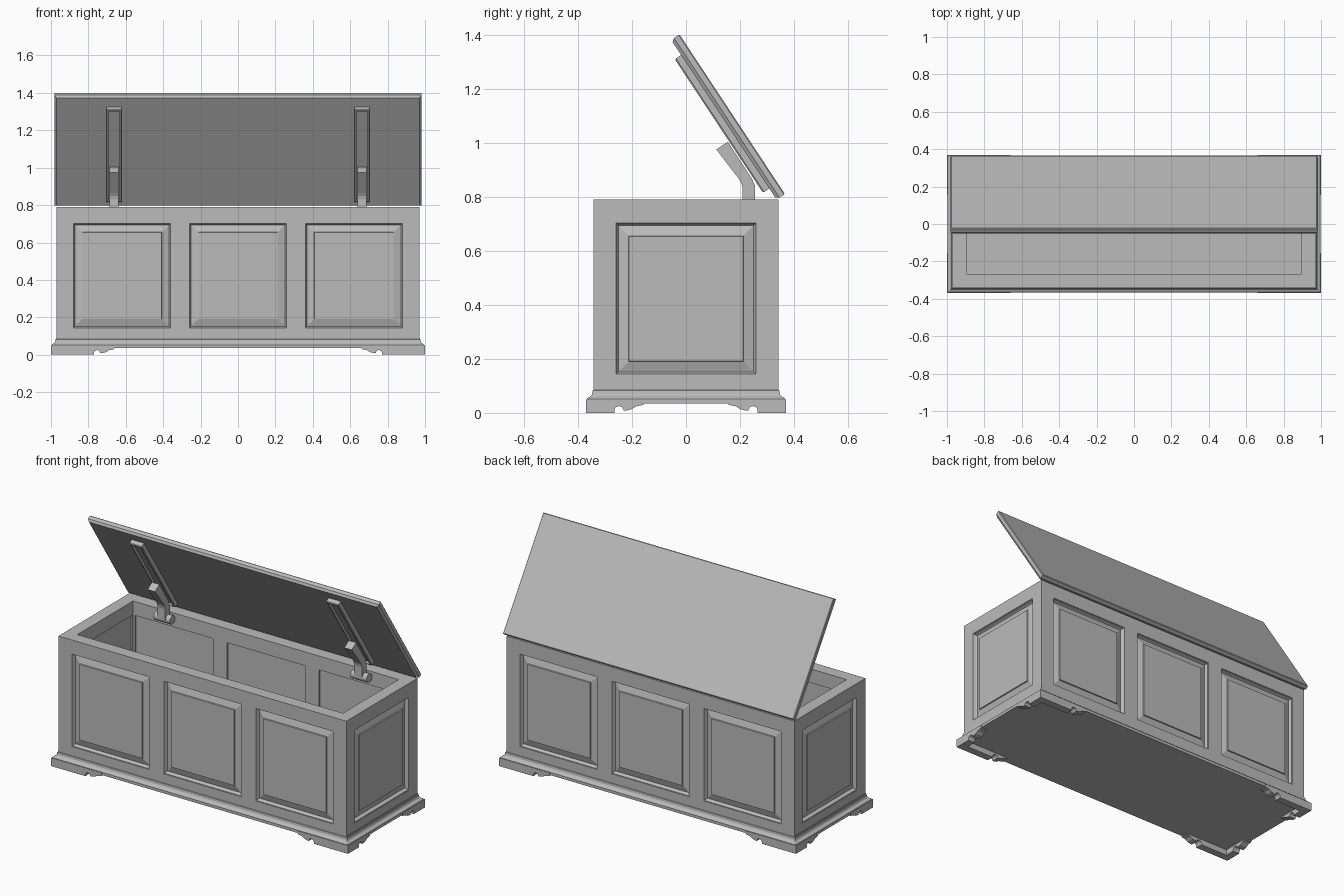
import bpy, bmesh, math
from mathutils import Matrix, Vector

cube = bpy.data.objects.get("Cube")
if cube:
    bpy.data.objects.remove(cube, do_unlink=True)

grey = bpy.data.materials.new("warm_grey")
grey.use_nodes = True
colour = (0.5, 0.5, 0.5, 1)
grey.diffuse_color = colour
grey.node_tree.nodes["Principled BSDF"].inputs["Base Color"].default_value = colour


def finish(name, bm, matrix):
    bmesh.ops.transform(bm, matrix=matrix, verts=bm.verts)
    bmesh.ops.recalc_face_normals(bm, faces=bm.faces)
    mesh = bpy.data.meshes.new(name)
    bm.to_mesh(mesh)
    bm.free()
    mesh.materials.append(grey)
    obj = bpy.data.objects.new(name, mesh)
    bpy.context.collection.objects.link(obj)
    return obj


def loft(name, hx, hy, rings, matrix=Matrix()):
    """Closed solid through rectangles, each given as (inset, height)."""
    bm = bmesh.new()
    loops = []
    for inset, z in rings:
        x, y = hx - inset, hy - inset
        loops.append([bm.verts.new(p) for p in
                      ((-x, -y, z), (x, -y, z), (x, y, z), (-x, y, z))])
    for a, b in zip(loops, loops[1:]):
        for i in range(4):
            j = (i + 1) % 4
            bm.faces.new((a[i], a[j], b[j], b[i]))
    bm.faces.new(loops[0])
    bm.faces.new(loops[-1])
    return finish(name, bm, matrix)


def prism(name, points, depth, matrix):
    """Outline in local x, y pushed along local z."""
    bm = bmesh.new()
    face = bm.faces.new([bm.verts.new((x, y, 0)) for x, y in points])
    new = bmesh.ops.extrude_face_region(bm, geom=[face])["geom"]
    verts = [v for v in new if isinstance(v, bmesh.types.BMVert)]
    bmesh.ops.translate(bm, vec=(0, 0, depth), verts=verts)
    return finish(name, bm, matrix)


def frame(origin, x, y, z):
    m = Matrix((x, y, z)).transposed().to_4x4()
    m.translation = origin
    return m


UP = Vector((0, 0, 1))
HX, HY, TOP, WALL = 0.97, 0.343, 0.79, 0.075

# Open box
body = loft("chest_body", HX, HY, [(0, 0.06), (0, TOP), (WALL, TOP), (WALL, 0.1)])

# Raised panels: three on front and back, one on each end
panel_rings = [(0, -0.065), (0, -0.003), (0.003, -0.003), (0.008, -0.016),
               (0.012, -0.022), (0.05, -0.01), (0.052, -0.004)]
spots = []
for s, side in ((-1, "front"), (1, "back")):
    for i, x in enumerate((-0.62, 0, 0.62)):
        spots.append((f"{side}_panel_{i + 1}", Vector((x, s * HY, 0.4225)), Vector((0, s, 0))))
for s, side in ((-1, "right"), (1, "left")):
    spots.append((f"{side}_panel", Vector((s * HX, 0, 0.4225)), Vector((s, 0, 0))))

for name, origin, out in spots:
    m = frame(origin, UP.cross(out), UP, out)
    cutter = loft("opening_cutter", 0.2625, 0.2825, [(0, -0.1), (0, 0.05)], m)
    mod = body.modifiers.new("opening", "BOOLEAN")
    mod.object, mod.operation, mod.solver = cutter, "DIFFERENCE", "EXACT"
    bpy.context.view_layer.objects.active = body
    bpy.ops.object.modifier_apply(modifier=mod.name)
    bpy.data.objects.remove(cutter, do_unlink=True)
    loft(name, 0.2625, 0.2825, panel_rings, m)

# Base moulding with a cove
loft("base_moulding", 0.997, 0.367,
     [(0, 0.035), (0, 0.052), (0.005, 0.057), (0.014, 0.061), (0.019, 0.068),
      (0.021, 0.082), (0.024, 0.084), (0.024, 0.09)])


# Scrolled bracket feet
def foot_outline(flat):
    notch = [(flat + 0.017 - 0.017 * math.cos(a), 0.008 + 0.017 * math.sin(a))
             for a in (math.pi * k / 8 for k in range(9))]
    return ([(0, 0.05), (0, 0), (flat, 0)] + notch +
            [(flat + 0.045, 0.009), (flat + 0.065, 0.014), (flat + 0.08, 0.024),
             (flat + 0.108, 0.03), (flat + 0.11, 0.05)])


for sx, lr in ((-1, "right"), (1, "left")):
    for sy, fb in ((-1, "front"), (1, "back")):
        corner = Vector((sx, sy * 0.37, 0))
        along_x, along_y = Vector((-sx, 0, 0)), Vector((0, -sy, 0))
        prism(f"{fb}_{lr}_foot_long", foot_outline(0.23), 0.045,
              frame(corner, along_x, UP, along_y))
        prism(f"{fb}_{lr}_foot_short", foot_outline(0.105), 0.045,
              frame(corner, along_y, UP, along_x))

# Lid propped open; local y runs up the slope, local z points to the underside
slope = Vector((0, -0.551, 0.834)).normalized()
right = Vector((1, 0, 0))
under = right.cross(slope)
hinge = Vector((0, 0.366, 0.81))
loft("lid", 0.98, 0.354, [(0.004, 0), (0, 0.004), (0, 0.024), (0.01, 0.037)],
     frame(hinge + slope * 0.354, right, slope, under))

# Slotted rails, support arms and pivots
arm = [(0.21, 0.76), (0.21, 0.83), (0.205, 0.85), (0.195, 0.867), (0.112, 0.975),
       (0.155, 1.003), (0.245, 0.865), (0.255, 0.84), (0.255, 0.76)]
for s, side in ((-1, "right"), (1, "left")):
    x = s * 0.663
    loft(f"{side}_lid_rail", 0.041, 0.296,
         [(0, 0.036), (0, 0.06), (0.004, 0.065), (0.011, 0.065), (0.011, 0.05)],
         frame(hinge + right * x + slope * 0.345, right, slope, under))
    prism(f"{side}_support_arm", arm, 0.05,
          frame(Vector((x - 0.025, 0, 0)), Vector((0, 1, 0)), UP, right))
    bpy.ops.mesh.primitive_cylinder_add(vertices=24, radius=0.026, depth=0.11,
                                        location=(x, 0.238, 0.762),
                                        rotation=(0, math.pi / 2, 0))
    pivot = bpy.context.object
    pivot.name = f"{side}_arm_pivot"
    pivot.data.materials.append(grey)
    bpy.ops.object.shade_smooth_by_angle(angle=math.radians(40))
